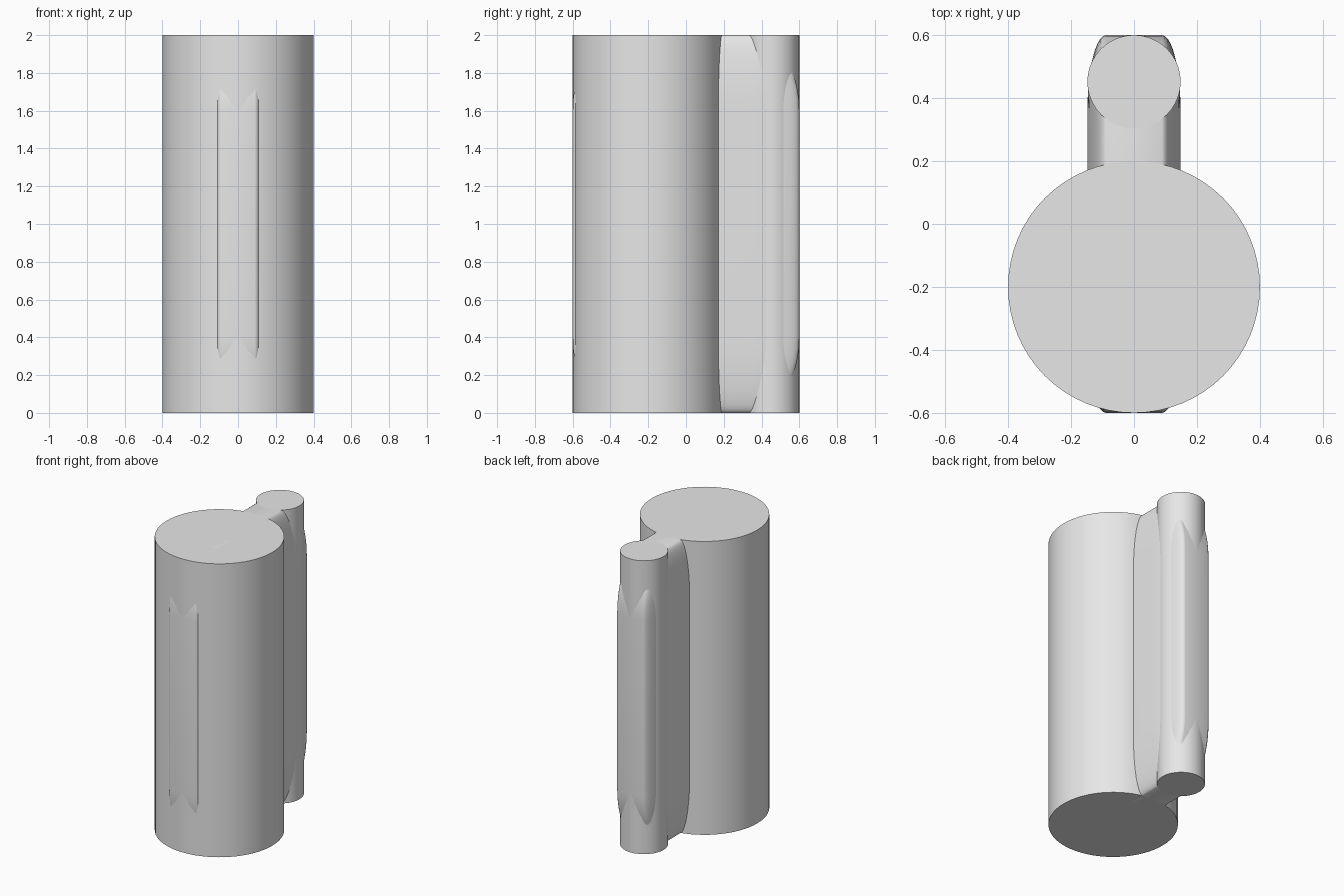
import bpy
import bmesh
import math

default_cube = bpy.data.objects.get("Cube")
if default_cube:
    bpy.data.objects.remove(default_cube, do_unlink=True)

HEIGHT = 2.0
DEPTH = 1.2
LARGE_RADIUS = 0.4
SMALL_RADIUS = 0.148

# Single plain grey finish
GREY = (0.8, 0.8, 0.8, 1)
grey = bpy.data.materials.new("plain_grey")
grey.diffuse_color = GREY
grey.use_nodes = True
grey.node_tree.nodes["Principled BSDF"].inputs["Base Color"].default_value = GREY


def finish(name, bm, location, angle):
    """Turn a bmesh into a named, coloured, smooth-shaded object."""
    mesh = bpy.data.meshes.new(name)
    bm.to_mesh(mesh)
    bm.free()
    mesh.materials.append(grey)
    obj = bpy.data.objects.new(name, mesh)
    obj.location = location
    bpy.context.collection.objects.link(obj)
    bpy.ops.object.select_all(action="DESELECT")
    obj.select_set(True)
    bpy.context.view_layer.objects.active = obj
    bpy.ops.object.shade_smooth_by_angle(angle=math.radians(angle))
    return obj


def column(name, radius, y):
    bm = bmesh.new()
    bmesh.ops.create_cone(bm, cap_ends=True, segments=64, radius1=radius,
                          radius2=radius, depth=HEIGHT)
    finish(name, bm, (0, y, HEIGHT / 2), 30)


# Large front column and slim rear column
column("large_column", LARGE_RADIUS, LARGE_RADIUS - DEPTH / 2)
column("small_column", SMALL_RADIUS, DEPTH / 2 - SMALL_RADIUS)

# Connecting web: a rounded cube stretched to a thin slab, so its rounding is elliptical
bm = bmesh.new()
bmesh.ops.create_cube(bm, size=2)
bmesh.ops.bevel(bm, geom=bm.edges[:], offset=0.4, segments=10, profile=0.5,
                affect="EDGES")
bmesh.ops.scale(bm, vec=(SMALL_RADIUS, DEPTH / 2, HEIGHT / 2), verts=bm.verts)
bmesh.ops.recalc_face_normals(bm, faces=bm.faces)
finish("connecting_web", bm, (0, 0, HEIGHT / 2), 60)
